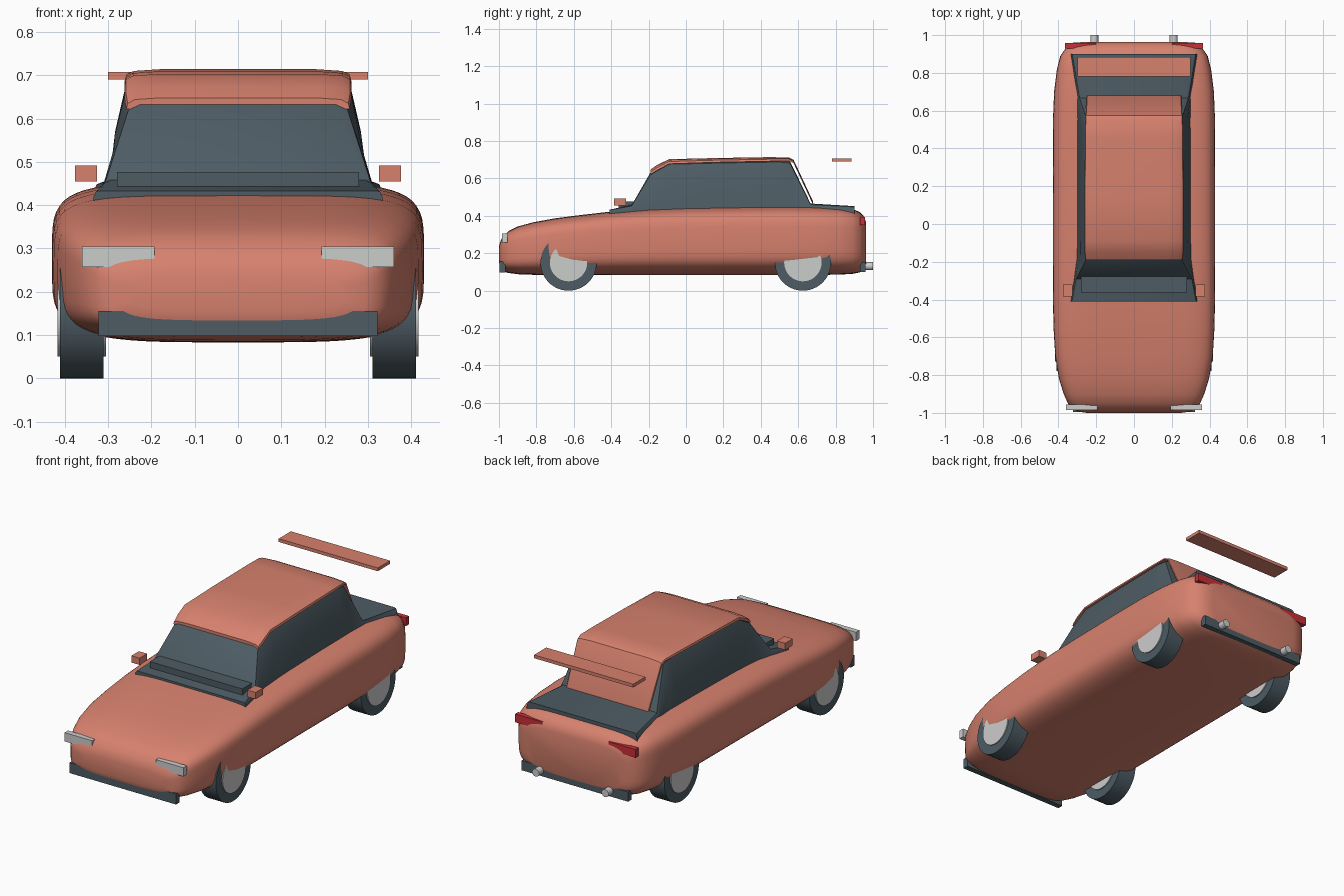
import bpy, bmesh, math
from mathutils import Matrix

if "Cube" in bpy.data.objects:
    bpy.data.objects.remove(bpy.data.objects["Cube"])


def material(name, rgb):
    m = bpy.data.materials.new(name)
    m.diffuse_color = (*rgb, 1)
    m.use_nodes = True
    m.node_tree.nodes["Principled BSDF"].inputs["Base Color"].default_value = m.diffuse_color
    return m


PAINT = material("coral paint", (0.68, 0.22, 0.155))
DARK = material("dark slate", (0.075, 0.107, 0.127))
SILVER = material("light silver", (0.60, 0.61, 0.60))
RED = material("lamp red", (0.58, 0.03, 0.04))


def finish(name, bm, mat, angle=None):
    bmesh.ops.recalc_face_normals(bm, faces=bm.faces)
    me = bpy.data.meshes.new(name)
    bm.to_mesh(me)
    bm.free()
    me.materials.append(mat)
    ob = bpy.data.objects.new(name, me)
    bpy.context.collection.objects.link(ob)
    if angle:
        bpy.ops.object.select_all(action='DESELECT')
        ob.select_set(True)
        bpy.context.view_layer.objects.active = ob
        bpy.ops.object.shade_smooth_by_angle(angle=math.radians(angle))
    return ob


def loft(name, sections, mat, angle):
    """Skin closed rings of (x, y, z) points and cap both ends."""
    bm = bmesh.new()
    rings = [[bm.verts.new(p) for p in s] for s in sections]
    n = len(rings[0])
    for a, b in zip(rings, rings[1:]):
        for i in range(n):
            j = (i + 1) % n
            bm.faces.new((a[i], a[j], b[j], b[i]))
    bm.faces.new(rings[0])
    bm.faces.new(rings[-1])
    return finish(name, bm, mat, angle)


def box(name, x, y, z, mat):
    bm = bmesh.new()
    bmesh.ops.create_cube(bm, size=1)
    for v in bm.verts:
        v.co = [(a + b) / 2 + c * (b - a) for c, (a, b) in zip(v.co, (x, y, z))]
    return finish(name, bm, mat)


def cylinder(name, centre, r, length, axis, mat, sides=48):
    bm = bmesh.new()
    bmesh.ops.create_cone(bm, cap_ends=True, segments=sides, radius1=r, radius2=r, depth=length)
    rot = Matrix.Rotation(math.pi / 2, 4, 'Y' if axis == 'x' else 'X')
    bmesh.ops.transform(bm, matrix=Matrix.Translation(centre) @ rot, verts=bm.verts)
    return finish(name, bm, mat, 40)


# Body shell: y, bottom z, top z, half width
BODY = [(-1.0, .155, .235, .25), (-.993, .118, .262, .295), (-.98, .103, .288, .325),
        (-.95, .095, .318, .35), (-.9, .088, .343, .372), (-.82, .085, .365, .397),
        (-.7, .084, .387, .417), (-.55, .083, .406, .426), (-.4, .083, .423, .429),
        (-.2, .083, .437, .43), (0, .083, .445, .43), (.3, .083, .45, .43),
        (.55, .083, .452, .429), (.7, .084, .45, .423), (.82, .086, .445, .408),
        (.89, .09, .437, .39), (.93, .098, .42, .362), (.953, .112, .395, .325),
        (.963, .135, .365, .28)]


def body_ring(y, lo, hi, w):
    ring, zc, h = [], (lo + hi) / 2, (hi - lo) / 2
    for i in range(56):
        t = 2 * math.pi * i / 56
        c, s = math.cos(t), math.sin(t)
        e = 2 / (5 if s > 0 else 4)
        ring.append((math.copysign(abs(c) ** e, c) * w, y,
                     zc + math.copysign(abs(s) ** e, s) * h))
    return ring


loft("body", [body_ring(*s) for s in BODY], PAINT, 60)

# Glass cabin with cowl and rear deck: y, top z, base half width, top half width
GLASS = [(-.41, .433, .335, .33), (-.29, .458, .318, .31), (-.19, .632, .306, .262),
         (-.09, .688, .303, .262), (.2, .695, .302, .262), (.5, .70, .302, .262),
         (.555, .694, .302, .26), (.666, .466, .305, .292), (.9, .452, .335, .33)]


def glass_ring(y, top, wb, wt):
    base = .41
    h = top - base
    r = min(.035, h * .3)
    half = [(wb, base), (wb + (wt - wb) * .45, base + h * .55), (wt, top - r),
            (wt - r * .25, top - r * .35), (wt - r, top)]
    return [(x, y, z) for x, z in half] + [(-x, y, z) for x, z in reversed(half)]


loft("cabin_glass", [glass_ring(*s) for s in GLASS], DARK, 35)

# Roof and rear panel: y, edge z, crown z, half width
ROOF = [(-.19, .622, .648, .258), (-.15, .646, .675, .262), (-.09, .678, .703, .262),
        (.15, .686, .709, .262), (.45, .692, .714, .26), (.55, .694, .712, .258),
        (.575, .682, .70, .256), (.68, .458, .476, .25)]


def roof_ring(y, lo, hi, w):
    half = [(w, lo), (w - .003, lo + (hi - lo) * .5), (w - .02, hi - .004), (w - .08, hi)]
    return [(x, y, z) for x, z in half] + [(-x, y, z) for x, z in reversed(half)]


loft("roof", [roof_ring(*s) for s in ROOF], PAINT, 35)

# Centre parts
box("cowl_panel", (-.28, .28), (-.362, -.275), (.425, .477), DARK)
box("spoiler", (-.3, .3), (.78, .885), (.69, .708), PAINT)
box("front_bumper", (-.322, .322), (-.996, -.965), (.098, .155), DARK)
box("rear_bumper", (-.322, .322), (.93, .961), (.1, .153), DARK)

# Mirrored parts
for s, side in ((1, "right"), (-1, "left")):
    def span(a, b):
        return tuple(sorted((a * s, b * s)))
    box("mirror_" + side, span(.326, .376), (-.385, -.32), (.455, .492), PAINT)
    box("headlight_" + side, span(.193, .36), (-.985, -.955), (.257, .305), SILVER)
    box("tail_light_" + side, span(.2, .365), (.93, .957), (.35, .395), RED)
    cylinder("exhaust_" + side, (.21 * s, .965, .131), .021, .07, 'y', SILVER, 24)
    for y, end in ((-.628, "front"), (.625, "rear")):
        cylinder(f"{end}_tyre_{side}", (.361 * s, y, .15), .15, .1, 'x', DARK)
        cylinder(f"{end}_rim_{side}", (.361 * s, y, .15), .1, .112, 'x', SILVER)
